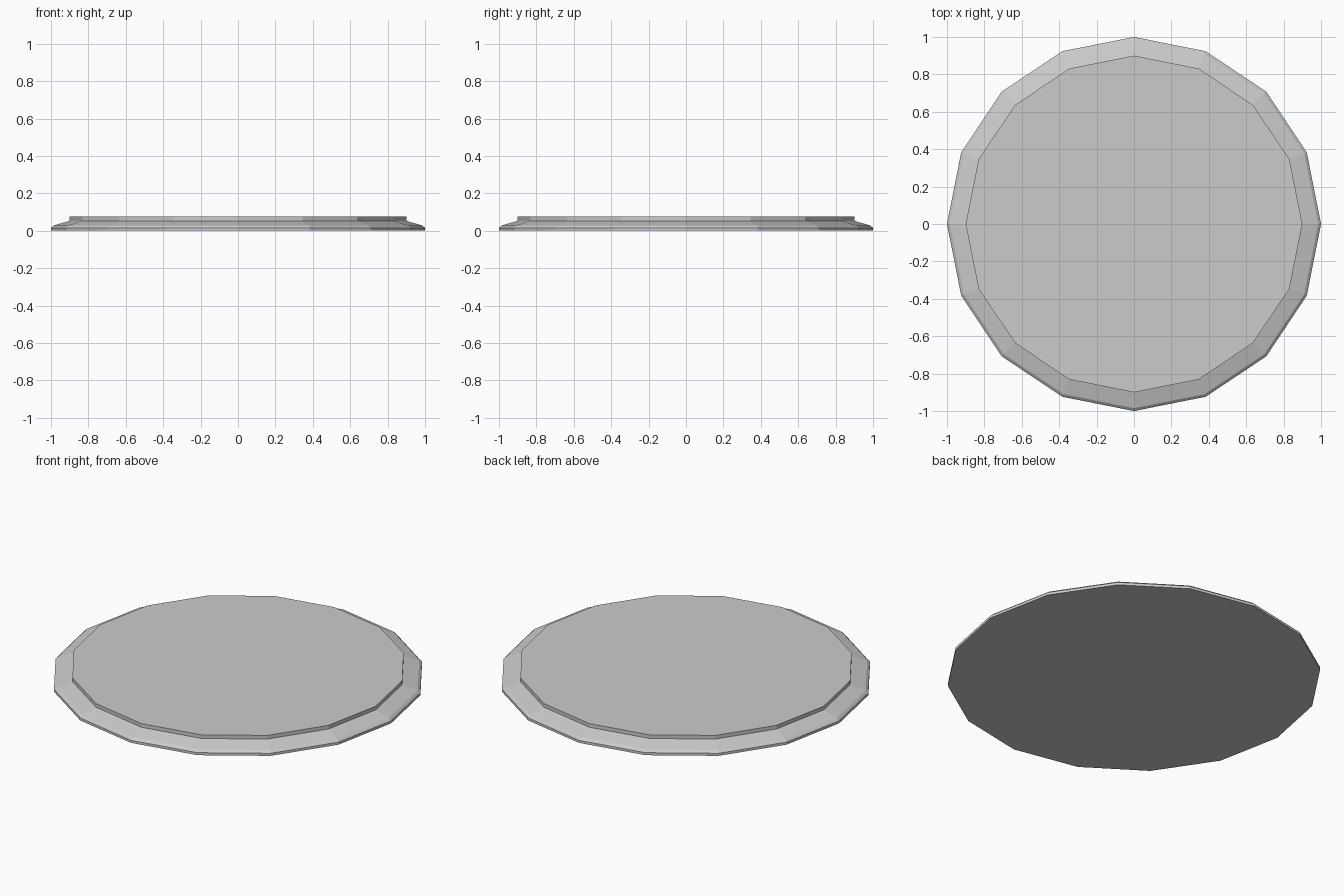
import bpy, bmesh
from math import cos, sin, pi

if "Cube" in bpy.data.objects:
    bpy.data.objects.remove(bpy.data.objects["Cube"])

SIDES = 16


def lathe(name, profile):
    """Faceted solid of revolution from (radius, z) pairs, capped at both ends."""
    bm = bmesh.new()
    rings = [[bm.verts.new((r * cos(2 * pi * i / SIDES), r * sin(2 * pi * i / SIDES), z))
              for i in range(SIDES)] for r, z in profile]
    for low, high in zip(rings, rings[1:]):
        for i in range(SIDES):
            j = (i + 1) % SIDES
            bm.faces.new((low[i], low[j], high[j], high[i]))
    bm.faces.new(rings[0][::-1])
    bm.faces.new(rings[-1])
    mesh = bpy.data.meshes.new(name)
    bm.to_mesh(mesh)
    bm.free()
    obj = bpy.data.objects.new(name, mesh)
    bpy.context.collection.objects.link(obj)
    return obj


# Round plate: low rim, sloped shoulder, raised flat top
lathe("round_base", [(1.0, 0.0), (1.0, 0.015), (0.985, 0.028),
                     (0.9, 0.053), (0.9, 0.075)])
